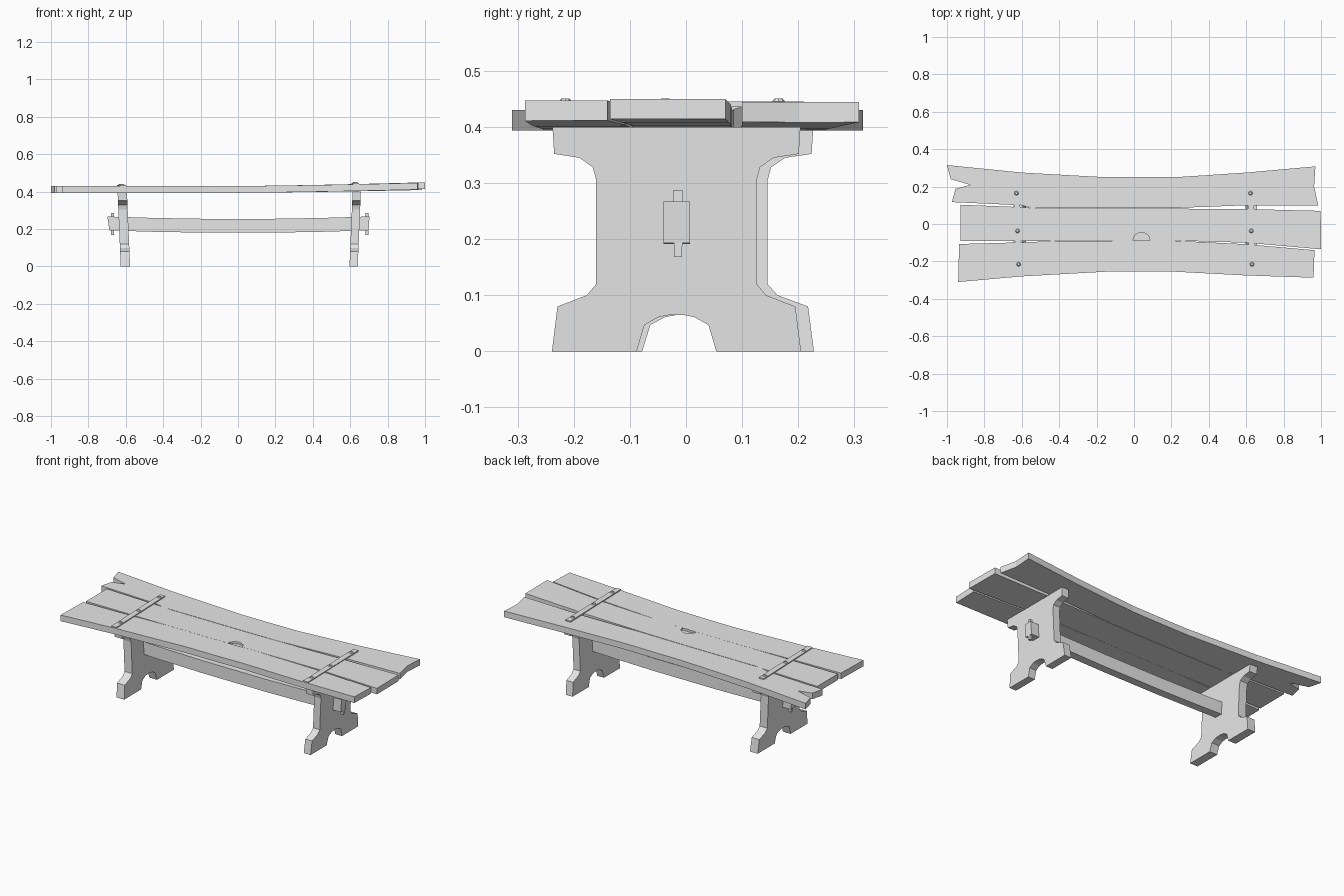
import bpy, bmesh, math
from mathutils import Vector, Matrix

if "Cube" in bpy.data.objects:
    bpy.data.objects.remove(bpy.data.objects["Cube"])

wood = bpy.data.materials.new("grey wood")
wood.diffuse_color = (0.8, 0.8, 0.8, 1)
wood.use_nodes = True
wood.node_tree.nodes["Principled BSDF"].inputs["Base Color"].default_value = wood.diffuse_color


def finish(bm, name):
    bmesh.ops.recalc_face_normals(bm, faces=bm.faces)
    me = bpy.data.meshes.new(name)
    bm.to_mesh(me)
    bm.free()
    ob = bpy.data.objects.new(name, me)
    bpy.context.collection.objects.link(ob)
    me.materials.append(wood)
    return ob


def prism(points, direction):
    """Extrude a closed outline of 3D points along a direction."""
    bm = bmesh.new()
    face = bm.faces.new([bm.verts.new(p) for p in points])
    ext = bmesh.ops.extrude_face_region(bm, geom=[face])
    verts = [g for g in ext["geom"] if isinstance(g, bmesh.types.BMVert)]
    bmesh.ops.translate(bm, verts=verts, vec=direction)
    return bm


def slice_x(bm, stations):
    for x in stations:
        bmesh.ops.bisect_plane(bm, geom=bm.verts[:] + bm.edges[:] + bm.faces[:],
                               plane_co=(x, 0, 0), plane_no=(1, 0, 0))


def rise(x):
    """The right half of the top warps gently upward."""
    return max(0.0, x) ** 1.4


# Top planks: outline seen from above, lifted at the right end
def plank(name, outline, lift):
    bm = prism([(x, y, 0.394) for x, y in outline], (0, 0, 0.036))
    slice_x(bm, (-0.8, -0.4, 0, 0.25, 0.5, 0.75))
    for v in bm.verts:
        v.co.z += lift * rise(v.co.x)
    return finish(bm, name)


plank("rear_plank", [
    (-1, 0.315), (-0.6, 0.275), (-0.15, 0.25), (0.22, 0.25), (0.6, 0.275), (0.97, 0.308),
    (0.963, 0.2), (0.985, 0.1), (0.6, 0.1), (0.2, 0.085), (-0.55, 0.085), (-0.6, 0.1),
    (-0.973, 0.117), (-0.955, 0.188), (-0.875, 0.209), (-0.98, 0.24)], 0.015)
# Half-round knot notch sits on the front edge of the middle plank
middle = plank("middle_plank", [
    (-0.928, 0.103), (-0.6, 0.09), (-0.5, 0.082), (0.2, 0.082), (0.6, 0.08), (0.998, 0.07),
    (1, -0.135), (0.6, -0.1), (0.2, -0.088), (-0.6, -0.09), (-0.928, -0.09)], 0.02)
plank("front_plank", [
    (-0.935, -0.107), (-0.6, -0.098), (-0.4, -0.0905), (0.2, -0.0885), (0.6, -0.108),
    (0.965, -0.14), (0.96, -0.287), (0.6, -0.275), (0.22, -0.255), (-0.15, -0.255),
    (-0.6, -0.28), (-0.94, -0.31)], 0.018)

knot = [(0.04 + 0.045 * math.cos(math.pi * i / 8),
         -0.088 + 0.043 * math.sin(math.pi * i / 8), 0.418) for i in range(9)]
cutter = finish(prism(knot, (0, 0, 0.05)), "knot_cutter")
cutter.hide_render = True
cutter.hide_set(True)
cut = middle.modifiers.new("knot", 'BOOLEAN')
cut.operation = 'DIFFERENCE'
cut.solver = 'EXACT'
cut.object = cutter

# Legs: half profiles mirrored about the centre line, leaning outward
HALF = [(0.222, 0), (0.212, 0.08), (0.16, 0.1), (0.143, 0.12), (0.143, 0.305), (0.149, 0.328),
        (0.173, 0.345), (0.218, 0.352), (0.221, 0.4)]
ARCH = [(-0.071, 0), (-0.057, 0.047), (-0.032, 0.061), (-0.012, 0.065),
        (0.012, 0.065), (0.032, 0.061), (0.057, 0.047), (0.071, 0)]


def leg(name, side, x_mid, thick, y_mid, widen):
    prof = [(-y, z) for y, z in reversed(HALF)] + ARCH + HALF
    bm = prism([(x_mid - thick / 2, y_mid + y * widen, z) for y, z in prof], (thick, 0, 0))
    for v in bm.verts:
        v.co.x += side * 0.042 * v.co.z
    return finish(bm, name)


leg("left_leg", -1, -0.602, 0.05, -0.004, 1.045)
leg("right_leg", 1, 0.618, 0.044, -0.017, 1.0)

# Stretcher: sagging beam with slanted ends that passes through both legs
bm = prism([(-0.698, -0.04, 0.267), (0.703, -0.04, 0.267),
            (0.698, -0.04, 0.193), (-0.688, -0.04, 0.193)], (0, 0.047, 0))
slice_x(bm, (-0.45, -0.2, 0.2, 0.45))
for v in bm.verts:
    v.co.z -= 0.013 * (1 - (v.co.x / 0.7) ** 2)
finish(bm, "stretcher")

# Tapered pegs locking the stretcher ends
for name, x in (("left_peg", -0.672), ("right_peg", 0.69)):
    bm = prism([(x - 0.008, -0.023, 0.287), (x - 0.008, -0.005, 0.287),
                (x - 0.008, -0.007, 0.168), (x - 0.008, -0.021, 0.168)], (0.016, 0, 0))
    finish(bm, name)

# Straps across the planks, each with three domed nails
for name, top, bottom in (("left", (-0.63, 0.198), (-0.615, -0.278)),
                          ("right", (0.622, 0.21), (0.632, -0.274))):
    w = 0.016
    z = 0.43 + 0.018 * rise(top[0])
    bm = prism([(top[0] - w, top[1], z - 0.004), (top[0] + w, top[1], z - 0.004),
                (bottom[0] + w, bottom[1], z - 0.004), (bottom[0] - w, bottom[1], z - 0.004)],
               (0, 0, 0.01))
    finish(bm, name + "_strap")
    bm = bmesh.new()
    for y in (-0.215, -0.037, 0.165):
        t = (y - bottom[1]) / (top[1] - bottom[1])
        x = bottom[0] + t * (top[0] - bottom[0])
        bmesh.ops.create_cone(bm, cap_ends=True, segments=8, radius1=0.013, radius2=0.007,
                              depth=0.007, matrix=Matrix.Translation((x, y, z + 0.008)))
    finish(bm, name + "_nails")
